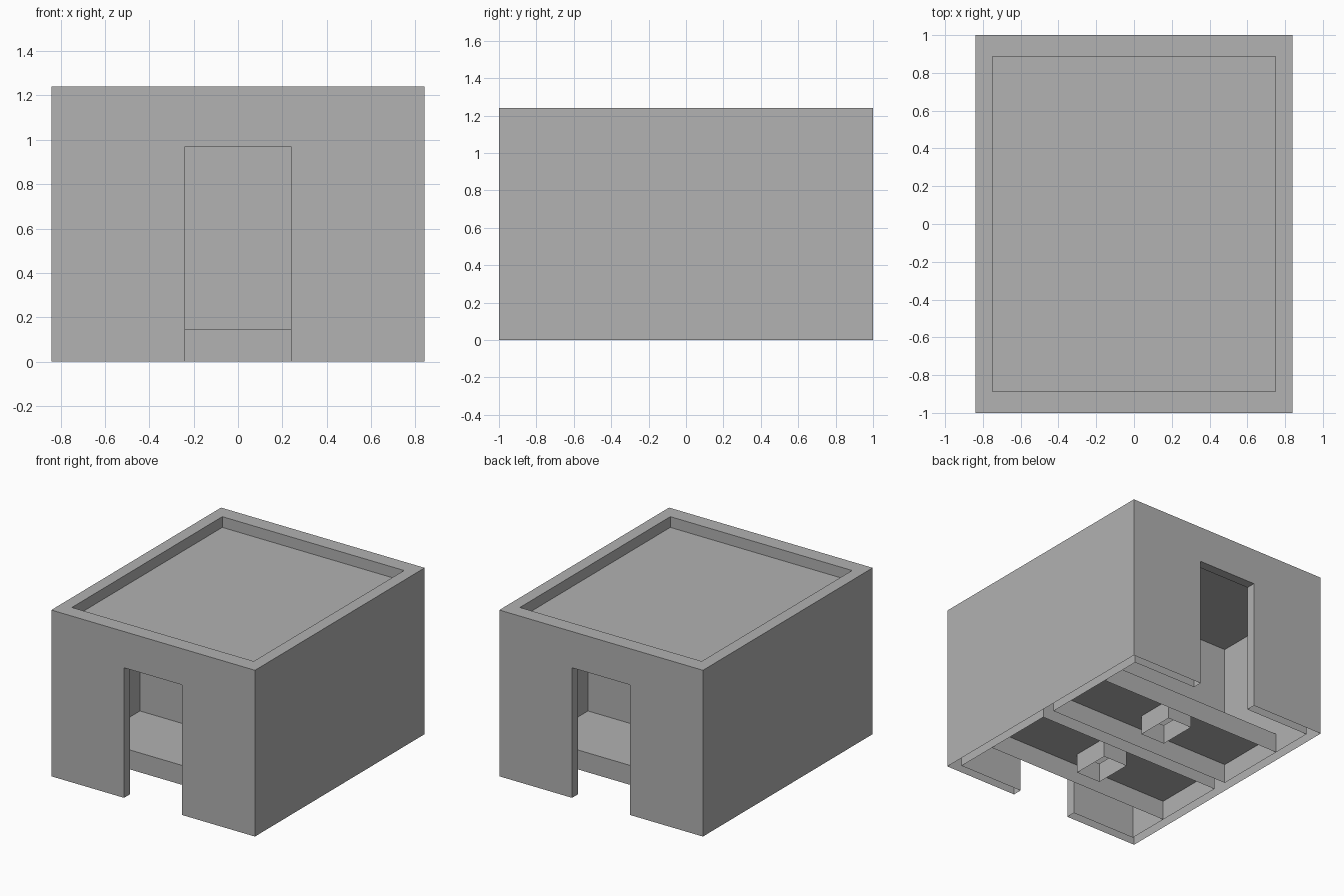
import bpy
import bmesh

cube = bpy.data.objects.get("Cube")
if cube:
    bpy.data.objects.remove(cube, do_unlink=True)

# Main dimensions
HX, HY, HEIGHT = 0.84, 1.0, 1.24          # outer walls
RIM_X, RIM_Y, DECK = 0.75, 0.886, 1.16    # parapet and roof deck
IN_X, IN_Y, CEILING = 0.77, 0.93, 1.06    # rooms
PARTITION = 0.055                         # half thickness of middle wall
DOOR_X, DOOR_Z = 0.24, 0.97
FLOOR_Z, FLOOR_EDGE = 0.145, 0.605
PIT_X, PIT_NEAR, PIT_FAR = 0.1, 0.2, 0.49

grey = bpy.data.materials.new("plaster_grey")
grey.use_nodes = True
grey.diffuse_color = (0.445, 0.445, 0.445, 1)
grey.node_tree.nodes["Principled BSDF"].inputs["Base Color"].default_value = (0.445, 0.445, 0.445, 1)


def face(bm, points):
    return bm.faces.new([bm.verts.new(p) for p in points])


def rect(x, y0, y1, z):
    return [(-x, y0, z), (x, y0, z), (x, y1, z), (-x, y1, z)]


def loft(bm, lower, upper, sides=(0, 1, 2, 3)):
    """Join two rectangles; sides are 0: y0, 1: +x, 2: y1, 3: -x."""
    for i in sides:
        j = (i + 1) % 4
        face(bm, [lower[i], lower[j], upper[j], upper[i]])


def door_outline(y):
    return [(-DOOR_X, y, 0), (-DOOR_X, y, DOOR_Z), (DOOR_X, y, DOOR_Z), (DOOR_X, y, 0)]


def door_wall(bm, x, y, top):
    face(bm, door_outline(y) + [(x, y, 0), (x, y, top), (-x, y, top), (-x, y, 0)])


def finish(name, bm):
    bmesh.ops.remove_doubles(bm, verts=bm.verts, dist=0.0005)
    bmesh.ops.recalc_face_normals(bm, faces=bm.faces)
    # Upper surfaces must face up
    top = max(bm.faces, key=lambda f: (round(f.calc_center_median().z, 3), abs(f.normal.z)))
    if top.normal.z < 0:
        bmesh.ops.reverse_faces(bm, faces=bm.faces)
    mesh = bpy.data.meshes.new(name)
    bm.to_mesh(mesh)
    bm.free()
    mesh.materials.append(grey)
    obj = bpy.data.objects.new(name, mesh)
    bpy.context.collection.objects.link(obj)


# Building shell: side walls, parapet and sunken roof deck
shell = bmesh.new()
outer_top = rect(HX, -HY, HY, HEIGHT)
rim_top = rect(RIM_X, -RIM_Y, RIM_Y, HEIGHT)
deck = rect(RIM_X, -RIM_Y, RIM_Y, DECK)
loft(shell, rect(HX, -HY, HY, 0), outer_top, (1, 3))
loft(shell, outer_top, rim_top)
loft(shell, rim_top, deck)
face(shell, deck)

for s in (-1, 1):
    # Outer and inner door walls with the reveal between them
    door_wall(shell, HX, s * HY, HEIGHT)
    door_wall(shell, IN_X, s * IN_Y, CEILING)
    out, inn = door_outline(s * HY), door_outline(s * IN_Y)
    for i in range(3):
        face(shell, [out[i], out[i + 1], inn[i + 1], inn[i]])
    # Room sides, partition and ceiling
    room_top = rect(IN_X, s * PARTITION, s * IN_Y, CEILING)
    loft(shell, rect(IN_X, s * PARTITION, s * IN_Y, 0), room_top, (0, 1, 3))
    face(shell, room_top)
finish("building_shell", shell)

# Raised floors with a step at the doorway side and an open pit
for s, name in ((-1, "front_raised_floor"), (1, "back_raised_floor")):
    bm = bmesh.new()
    floor = rect(IN_X, s * PARTITION, s * FLOOR_EDGE, FLOOR_Z)
    pit_top = rect(PIT_X, s * PIT_NEAR, s * PIT_FAR, FLOOR_Z)
    loft(bm, rect(IN_X, s * PARTITION, s * FLOOR_EDGE, 0), floor, (2,))
    loft(bm, floor, pit_top)
    loft(bm, pit_top, rect(PIT_X, s * PIT_NEAR, s * PIT_FAR, 0))
    finish(name, bm)
